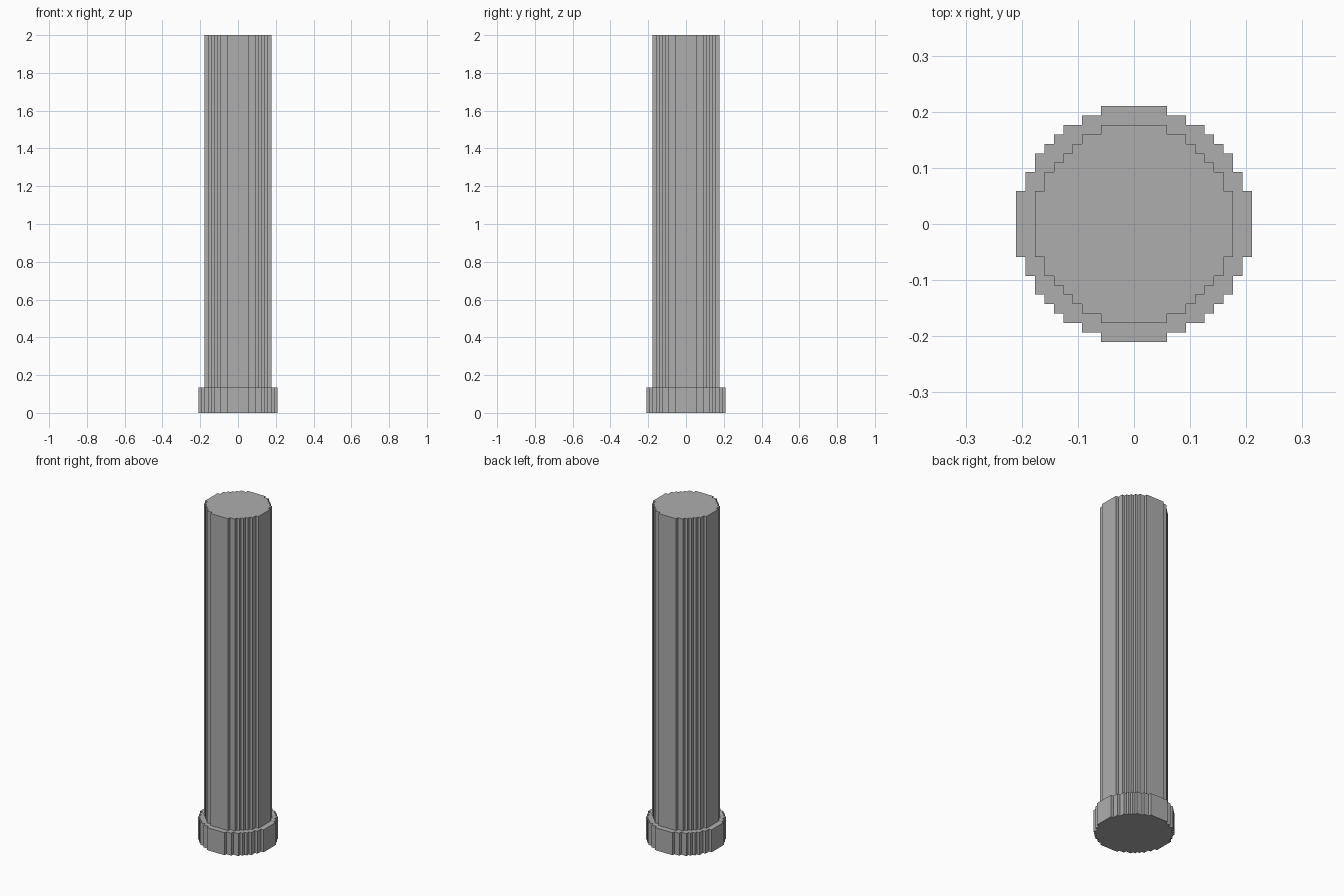
import bpy
import bmesh

cube = bpy.data.objects.get("Cube")
if cube:
    bpy.data.objects.remove(cube, do_unlink=True)

UNIT = 2 / 119            # size of one block
BASE_TOP, TOP = 8, 119    # heights in blocks

grey = bpy.data.materials.new("plain grey")
grey.use_nodes = True
colour = (0.42, 0.42, 0.42, 1)
grey.diffuse_color = colour
grey.node_tree.nodes["Principled BSDF"].inputs["Base Color"].default_value = colour


def stepped_ring(steps):
    """Counter-clockwise stepped circle from the corners of one quadrant."""
    quarter = [steps[0]]
    for (x0, y0), (x1, y1) in zip(steps, steps[1:]):
        quarter += [(x0, y1), (x1, y1)]
    ring = []
    for _ in range(4):
        ring += quarter
        quarter = [(y, -x) for x, y in quarter]
    return ring[::-1]


def add_loop(bm, ring, z):
    return [bm.verts.new((x * UNIT, y * UNIT, z * UNIT)) for x, y in ring]


def add_walls(bm, low, high):
    for i in range(len(low)):
        bm.faces.new((low[i - 1], low[i], high[i], high[i - 1]))


def loop_edges(bm, loop):
    return [bm.edges.get((loop[i - 1], loop[i])) or bm.edges.new((loop[i - 1], loop[i]))
            for i in range(len(loop))]


def finish(bm, name):
    mesh = bpy.data.meshes.new(name)
    bm.to_mesh(mesh)
    bm.free()
    mesh.materials.append(grey)
    bpy.context.collection.objects.link(bpy.data.objects.new(name, mesh))


base_ring = stepped_ring([(3.5, 12.5), (5.5, 11.5), (7.5, 10.5), (8.5, 9.5),
                          (9.5, 8.5), (10.5, 7.5), (11.5, 5.5), (12.5, 3.5)])
shaft_ring = stepped_ring([(3.5, 10.5), (5.5, 9.5), (6.5, 8.5), (7.5, 7.5),
                           (8.5, 6.5), (9.5, 5.5), (10.5, 3.5)])

# Base collar: floor, walls and the ledge around the shaft
bm = bmesh.new()
low = add_loop(bm, base_ring, 0)
high = add_loop(bm, base_ring, BASE_TOP)
inner = add_loop(bm, shaft_ring, BASE_TOP)
bm.faces.new(low[::-1])
add_walls(bm, low, high)
bmesh.ops.triangle_fill(bm, use_beauty=True, normal=(0, 0, 1),
                        edges=loop_edges(bm, high) + loop_edges(bm, inner))
bmesh.ops.recalc_face_normals(bm, faces=bm.faces)
finish(bm, "base_collar")

# Tall shaft: walls and top cap
bm = bmesh.new()
low = add_loop(bm, shaft_ring, BASE_TOP)
high = add_loop(bm, shaft_ring, TOP)
add_walls(bm, low, high)
bm.faces.new(high)
finish(bm, "shaft")
